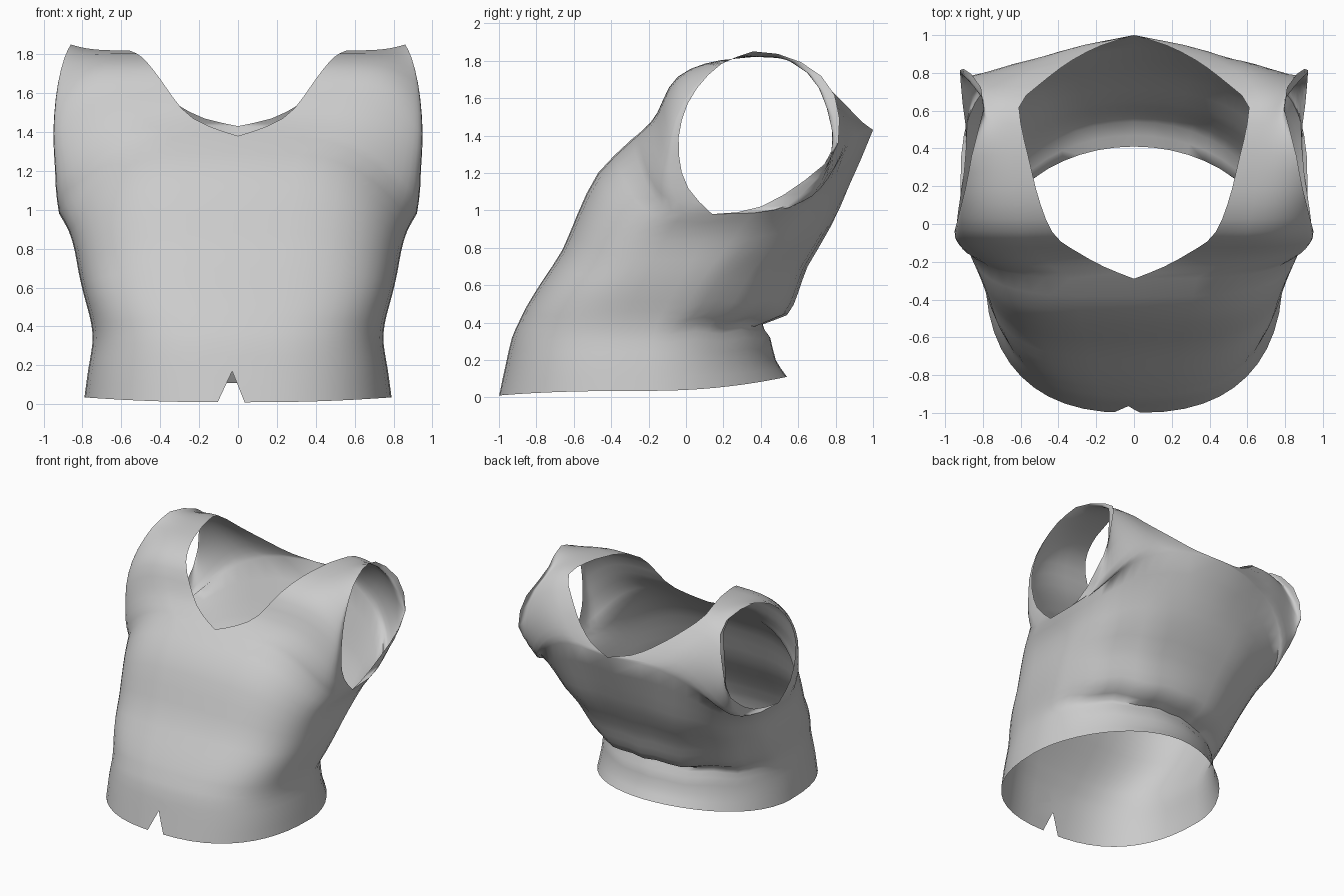
import bpy, bmesh
from math import sin, cos, pi
from mathutils import Vector

old = bpy.data.objects.get("Cube")
if old:
    bpy.data.objects.remove(old, do_unlink=True)

COLS = 12    # columns per quarter of the torso
STRAP = 12   # rows per half strap


def spline(points, steps):
    """Catmull-Rom curve through the points."""
    p = [Vector(q) for q in points]
    p = [2 * p[0] - p[1]] + p + [2 * p[-1] - p[-2]]
    out = []
    for a, b, c, d in zip(p, p[1:], p[2:], p[3:]):
        for k in range(steps):
            t = k / steps
            out.append(b + (c - a) * t / 2 + (a - 2.5 * b + 2 * c - d / 2) * t * t
                       + (1.5 * (b - c) + (d - a) / 2) * t ** 3)
    return out + [p[-2]]


def even(points, count):
    """Curve resampled to equal lengths."""
    p = spline(points, 8)
    dist = [0]
    for a, b in zip(p, p[1:]):
        dist.append(dist[-1] + (b - a).length)
    out, i = [], 0
    for k in range(count + 1):
        d = dist[-1] * k / count
        while i < len(p) - 2 and dist[i + 1] < d:
            i += 1
        out.append(p[i].lerp(p[i + 1], (d - dist[i]) / (dist[i + 1] - dist[i])))
    return out


def section(mid, edge, power):
    """Rounded quarter section from the middle of the body out to its edge."""
    out = []
    for j in range(COLS + 1):
        a = pi / 2 * j / COLS
        c = cos(a) if j < COLS else 0
        out.append(Vector((mid.x + (edge.x - mid.x) * sin(a) ** power,
                           edge.y + (mid.y - edge.y) * c ** power,
                           edge.z + (mid.z - edge.z) * c ** 2.2)))
    return out


def collar_peak(p):
    """Backward point of the collar at the middle of the back."""
    if p.y < .5:
        return 0
    return .09 * max(0, 1 - p.x / .5) * min(1, max(0, (p.z - .9) / .5))


# Torso profiles from hem to neckline: front centre, back centre, side
front = spline([(0, -1, .01), (0, -.965, .17), (0, -.93, .32), (0, -.89, .41), (0, -.85, .49),
                (0, -.77, .62), (0, -.66, .79), (0, -.58, .98), (0, -.47, 1.2), (0, -.29, 1.38)], 2)
back = spline([(0, .54, .11), (0, .48, .2), (0, .45, .32), (0, .41, .39), (0, .54, .44),
               (0, .6, .56), (0, .65, .7), (0, .77, .91), (0, .83, 1.13), (0, .91, 1.43)], 2)
side = spline([(.79, -.2, .035), (.77, -.2, .18), (.75, -.18, .3), (.75, -.16, .38),
               (.765, -.12, .46), (.795, -.06, .57), (.82, 0, .68), (.84, .06, .79),
               (.87, .11, .89), (.92, .14, .98)], 2)

# Neck and armhole edges, each split at the top of the shoulder
neck_front = [(0, -.29, 1.38), (.15, -.23, 1.43), (.28, -.16, 1.51), (.42, -.06, 1.7),
              (.5, .12, 1.79), (.56, .36, 1.82)]
neck_back = [(.56, .36, 1.82), (.6, .54, 1.81), (.59, .66, 1.76), (.4, .8, 1.6),
             (.2, .88, 1.48), (0, .91, 1.43)]
arm_front = [(.92, .14, .98), (.935, .04, 1.08), (.94, -.02, 1.19), (.95, -.04, 1.38),
             (.94, 0, 1.55), (.92, .08, 1.68), (.89, .2, 1.79), (.86, .36, 1.85)]
arm_back = [(.86, .36, 1.85), (.82, .52, 1.83), (.79, .67, 1.76), (.85, .78, 1.65),
            (.9, .82, 1.5), (.92, .82, 1.4), (.92, .79, 1.3), (.91, .66, 1.18),
            (.89, .5, 1.07), (.89, .34, 1), (.92, .14, .98)]
neck = even(neck_front, STRAP) + even(neck_back, STRAP)[1:]
arm = even(arm_front, STRAP) + even(arm_back, STRAP)[1:]

FRONT_TOP, BACK_TOP = .5, .62    # squareness of the chest and upper back

# Torso rows run from front centre round the side to back centre
torso = []
for r, (f, b, s) in enumerate(zip(front, back, side)):
    t = r / (len(side) - 1)
    fq = section(f, s, .8 + (FRONT_TOP - .8) * t)
    bq = section(b, s, 1.05 + (BACK_TOP - 1.05) * t * t)
    for j, p in enumerate(bq):    # uneven folds in the back
        p.z += .012 * sin(6 * pi * j / COLS) * sin(pi * t)
    torso.append(fq + bq[-2::-1])

# Straps run from the chest over the shoulder to the upper back
straps = []
for i, (n, a) in enumerate(zip(neck, arm)):
    v = i / (len(neck) - 1)
    straps.append(section(n, a, FRONT_TOP + (BACK_TOP - FRONT_TOP) * v))

# Skin both halves
bm = bmesh.new()
for sx in (1, -1):
    for grid in (torso, straps):
        verts = [[bm.verts.new((p.x * sx, p.y + collar_peak(p), p.z)) for p in row]
                 for row in grid]
        for lo, hi in zip(verts, verts[1:]):
            for j in range(len(lo) - 1):
                quad = [lo[j], lo[j + 1], hi[j + 1], hi[j]]
                bm.faces.new(quad if sx > 0 else quad[::-1])
bmesh.ops.remove_doubles(bm, verts=bm.verts, dist=.0005)

# Small wedge notch in the front hem
tip = Vector((-.03, 0, .17))
normals = [Vector((-.15, 0, .07)), Vector((.15, 0, .06))]
for n in normals:
    near = [f for f in bm.faces if f.calc_center_median().y < -.7 and f.calc_center_median().z < .3]
    geom = set(near) | {e for f in near for e in f.edges} | {v for f in near for v in f.verts}
    bmesh.ops.bisect_plane(bm, geom=list(geom), plane_co=tip, plane_no=n)
wedge = []
for f in bm.faces:
    c = f.calc_center_median()
    if c.y < -.7 and c.z < tip.z and all((c - tip).dot(n) < 0 for n in normals):
        wedge.append(f)
bmesh.ops.delete(bm, geom=wedge, context='FACES')
bmesh.ops.recalc_face_normals(bm, faces=bm.faces)

mesh = bpy.data.meshes.new("vest")
bm.to_mesh(mesh)
bm.free()
vest = bpy.data.objects.new("vest", mesh)
bpy.context.collection.objects.link(vest)

# Plain grey cloth
cloth = bpy.data.materials.new("grey cloth")
cloth.use_nodes = True
grey = (.6, .6, .6, 1)
cloth.diffuse_color = grey
cloth.node_tree.nodes["Principled BSDF"].inputs["Base Color"].default_value = grey
mesh.materials.append(cloth)

bpy.context.view_layer.objects.active = vest
vest.select_set(True)
bpy.ops.object.shade_smooth_by_angle(angle=1.2)
